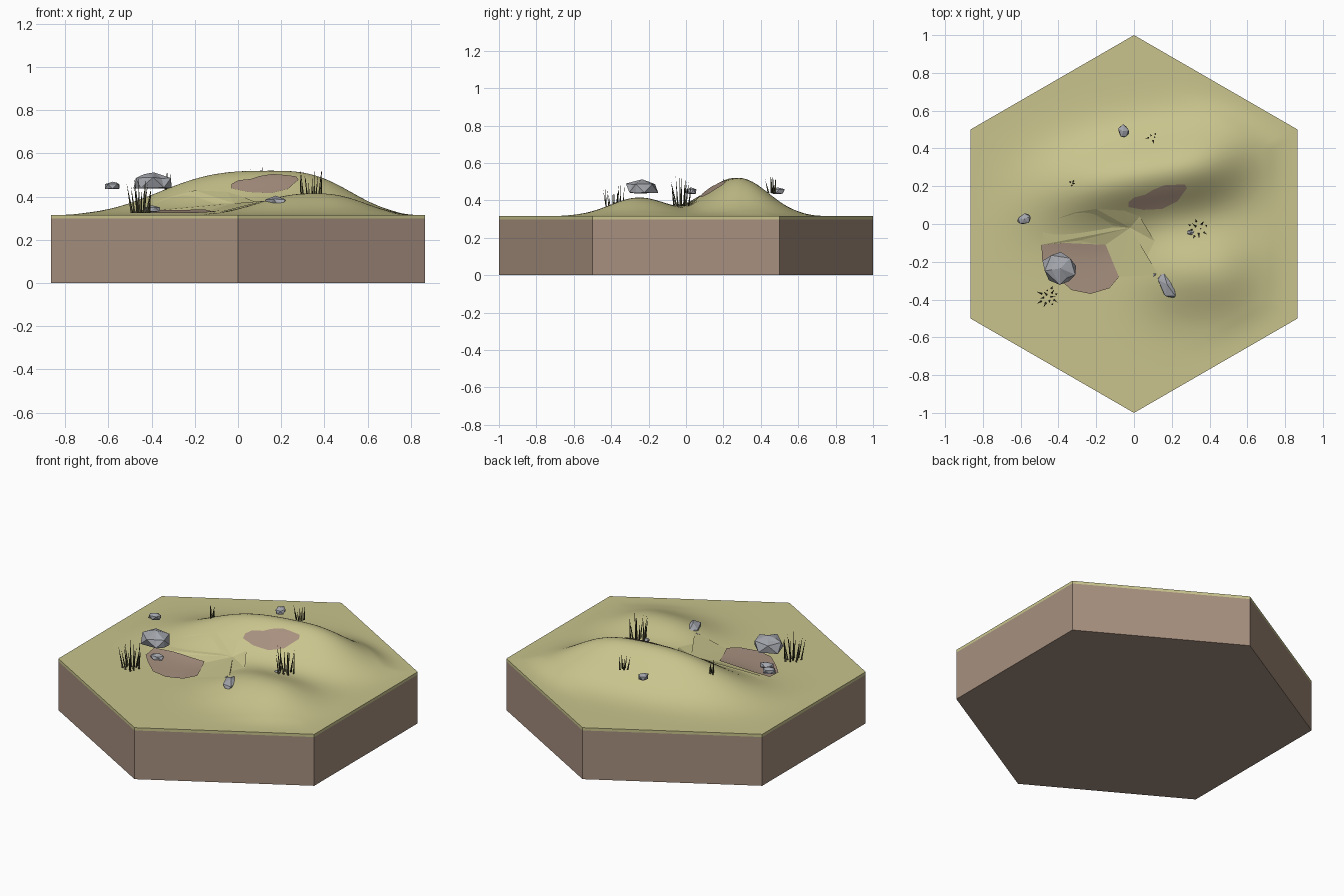
import bpy, bmesh, math, random
from mathutils import Vector

if "Cube" in bpy.data.objects:
    bpy.data.objects.remove(bpy.data.objects["Cube"])

random.seed(4)


def material(name, rgb):
    m = bpy.data.materials.new(name)
    m.diffuse_color = (*rgb, 1)
    m.use_nodes = True
    m.node_tree.nodes["Principled BSDF"].inputs["Base Color"].default_value = m.diffuse_color
    return m


GRASS = material("dry_grass", (0.58, 0.55, 0.265))
DIRT = material("brown_dirt", (0.385, 0.278, 0.212))
STONE = material("grey_stone", (0.37, 0.385, 0.42))
BLADE = material("dark_olive", (0.065, 0.063, 0.03))

RIM = 0.315          # flat ground level at the edge
SOIL = 0.298         # top of the dirt block
HEX = [Vector((math.cos(math.radians(a)), math.sin(math.radians(a)), 0))
       for a in range(30, 390, 60)]


def finish(bm, name, mat, smooth=False):
    bmesh.ops.recalc_face_normals(bm, faces=bm.faces)
    me = bpy.data.meshes.new(name)
    bm.to_mesh(me)
    bm.free()
    me.materials.append(mat)
    for p in me.polygons:
        p.use_smooth = smooth
    if smooth:
        me.set_sharp_from_angle(angle=math.radians(35))
    ob = bpy.data.objects.new(name, me)
    bpy.context.collection.objects.link(ob)
    return ob


def ground(x, y):
    # long back ridge plus a lower front mound, fading out at the rim
    s = 0.43 if x > 0.15 else 0.595
    ridge = 0.205 * math.exp(-(abs(x - 0.15) / s) ** 3
                             - ((y - 0.25 - 0.16 * x) / 0.21) ** 2)
    s = 0.28 if x > 0.36 else 0.33
    mound = 0.1 * math.exp(-(abs(x - 0.36) / s) ** 2.5 - ((y + 0.25) / 0.22) ** 2)
    edge = max(abs(x), abs(0.5 * x + 0.866 * y), abs(0.5 * x - 0.866 * y)) / 0.866
    t = min(1, max(0, (1 - edge) / 0.2))
    return RIM + (ridge + mound) * t * t * (3 - 2 * t)


# dirt block
bm = bmesh.new()
base = bm.faces.new([bm.verts.new(p) for p in HEX])
ext = bmesh.ops.extrude_face_region(bm, geom=[base])
for v in ext["geom"]:
    if isinstance(v, bmesh.types.BMVert):
        v.co.z = SOIL
finish(bm, "dirt_block", DIRT)

# grassy hills with a thin rim
bm = bmesh.new()
mid = bm.verts.new((0, 0, 0))
ring = [bm.verts.new(p) for p in HEX]
for i in range(6):
    bm.faces.new((mid, ring[i], ring[(i + 1) % 6]))
bmesh.ops.subdivide_edges(bm, edges=bm.edges[:], cuts=47, use_grid_fill=True)
for v in bm.verts:
    v.co.z = ground(v.co.x, v.co.y)
border = [e for e in bm.edges if e.is_boundary]
ext = bmesh.ops.extrude_edge_only(bm, edges=border)
for v in ext["geom"]:
    if isinstance(v, bmesh.types.BMVert):
        v.co.z = SOIL
finish(bm, "grass_hills", GRASS, True)


def patch(name, mat, outline, lift, cuts):
    # thin plate draped over the hills
    bm = bmesh.new()
    f = bm.faces.new([bm.verts.new((x, y, 0)) for x, y in outline])
    bmesh.ops.triangulate(bm, faces=[f])
    bmesh.ops.subdivide_edges(bm, edges=bm.edges[:], cuts=cuts, use_grid_fill=True)
    for v in bm.verts:
        v.co.z = ground(v.co.x, v.co.y) + lift
    finish(bm, name, mat, True)


patch("bare_patch", DIRT, [
    (-0.49, -0.11), (-0.37, -0.10), (-0.27, -0.105), (-0.15, -0.11), (-0.08, -0.28),
    (-0.13, -0.34), (-0.23, -0.37), (-0.33, -0.35), (-0.42, -0.27), (-0.485, -0.20)], 0.008, 7)
patch("slope_patch", DIRT, [
    (-0.03, 0.09), (0.05, 0.075), (0.15, 0.08), (0.23, 0.12), (0.28, 0.19), (0.27, 0.21),
    (0.16, 0.205), (0.10, 0.18), (0.06, 0.155), (0.0, 0.14), (0.02, 0.125), (0.07, 0.135),
    (0.11, 0.125), (0.13, 0.17), (0.18, 0.19), (0.24, 0.19), (0.22, 0.15), (0.17, 0.115),
    (0.09, 0.10), (0.03, 0.105), (-0.03, 0.115)], 0.006, 5)

# coarse facets in the gully between the hills
bm = bmesh.new()
hub = bm.verts.new((-0.02, -0.02, ground(-0.02, -0.02) + 0.006))
pts = [(-0.15, -0.11), (-0.32, -0.095), (-0.49, -0.11), (-0.48, -0.03), (-0.43, 0.02),
       (-0.32, 0.06), (-0.2, 0.08), (-0.05, 0.07), (0.03, 0.04), (0.11, -0.09),
       (0.07, -0.17), (0.13, -0.27), (-0.09, -0.28)]
rimv = [bm.verts.new((x, y, ground(x, y) + random.uniform(-0.002, 0.006))) for x, y in pts]
for a, b in zip(rimv, rimv[1:] + rimv[:1]):
    bm.faces.new((hub, a, b))
finish(bm, "gully_facets", GRASS)


def rock(name, center, size, turn):
    # chipped stone with a flat underside
    bm = bmesh.new()
    bmesh.ops.create_icosphere(bm, subdivisions=1, radius=1)
    bmesh.ops.subdivide_edges(bm, edges=random.sample(bm.edges[:], 8), cuts=1)
    bmesh.ops.triangulate(bm, faces=bm.faces[:])
    c, s = math.cos(turn), math.sin(turn)
    for v in bm.verts:
        p = v.co * random.uniform(0.85, 1.1)
        p.z = max(-0.5, min(0.9, p.z)) - 0.2
        x, y = p.x * size[0] / 2, p.y * size[1] / 2
        v.co = Vector(center) + Vector((x * c - y * s, x * s + y * c, p.z * size[2] / 1.4))
    finish(bm, name, STONE)


for name, center, size, turn in (
        ("large_rock", (-0.39, -0.235, 0.475), (0.21, 0.18, 0.075), -0.4),
        ("left_rock", (-0.58, 0.027, 0.452), (0.085, 0.06, 0.035), 0.4),
        ("back_rock", (-0.055, 0.49, 0.452), (0.06, 0.08, 0.035), 0.3),
        ("front_rock", (0.175, -0.32, 0.377), (0.09, 0.17, 0.055), 0.45),
        ("front_pebble", (0.115, -0.265, 0.368), (0.045, 0.03, 0.025), 0.3),
        ("right_pebble", (0.30, -0.045, 0.372), (0.04, 0.03, 0.025), 0.0),
        ("patch_pebble", (-0.40, -0.21, 0.345), (0.09, 0.06, 0.03), 0.2)):
    rock(name, center, size, turn)


def tuft(name, center, spread, count, low, high):
    # thin three-sided blades leaning outward
    bm = bmesh.new()
    for i in range(count):
        a = 2.4 * i
        r = spread * math.sqrt((i + 0.5) / count)
        out = Vector((math.cos(a), math.sin(a), 0))
        root = Vector((center[0], center[1], low)) + out * r
        tip = root + out * random.uniform(0.0, 0.03)
        tip.z = low + (high - low) * random.uniform(0.65, 1.0)
        foot = [bm.verts.new(root + Vector((0.006 * math.cos(a + k * 2.094),
                                            0.006 * math.sin(a + k * 2.094), 0)))
                for k in range(3)]
        top = bm.verts.new(tip)
        bm.faces.new(foot)
        for k in range(3):
            bm.faces.new((foot[k], foot[(k + 1) % 3], top))
    finish(bm, name, BLADE)


tuft("front_tuft", (-0.45, -0.385), 0.05, 13, 0.325, 0.495)
tuft("right_tuft", (0.34, -0.025), 0.05, 10, 0.37, 0.535)
tuft("back_tuft", (0.10, 0.46), 0.025, 5, 0.44, 0.545)
tuft("left_tuft", (-0.33, 0.215), 0.015, 4, 0.43, 0.535)
